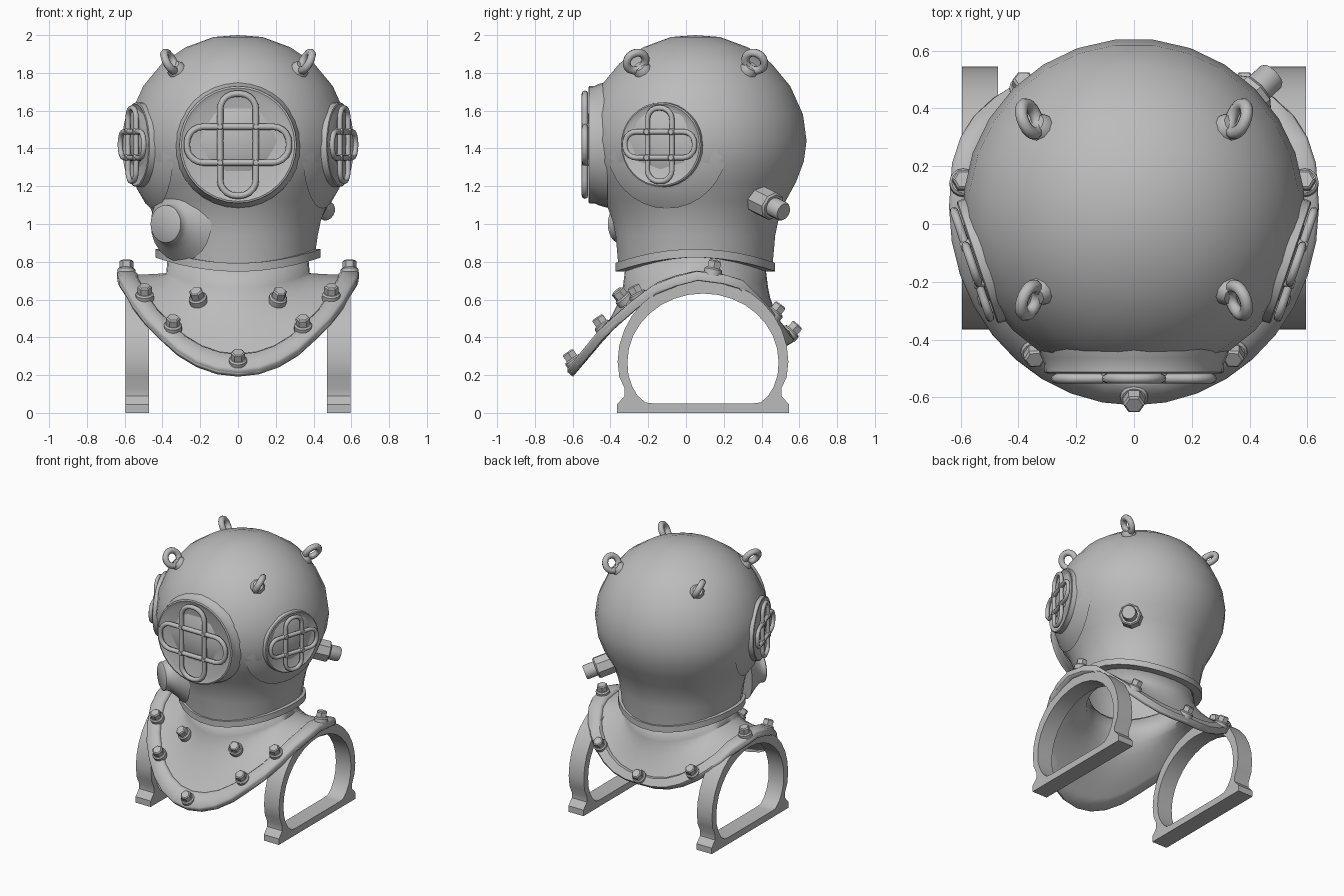
import bpy, bmesh, math
from math import sin, cos, radians, pi
from mathutils import Vector, Matrix

cube = bpy.data.objects.get("Cube")
if cube:
    bpy.data.objects.remove(cube, do_unlink=True)

GREY = (0.5, 0.5, 0.5, 1)
metal = bpy.data.materials.new("grey_metal")
metal.use_nodes = True
metal.diffuse_color = GREY
metal.node_tree.nodes["Principled BSDF"].inputs["Base Color"].default_value = GREY

HEAD = Vector((0, 0.05, 1.42))
UP = Vector((0, 0, 1))


def link(name, data, matrix=None):
    ob = bpy.data.objects.new(name, data)
    bpy.context.collection.objects.link(ob)
    data.materials.append(metal)
    if matrix:
        ob.matrix_world = matrix
    return ob


def loft(name, rings, wrap=False, caps=False, matrix=None, angle=40):
    """Skin closed rings of equal length."""
    bm = bmesh.new()
    loops = [[bm.verts.new(p) for p in ring] for ring in rings]
    n = len(loops[0])
    pairs = list(zip(loops, loops[1:]))
    if wrap:
        pairs.append((loops[-1], loops[0]))
    for a, b in pairs:
        for i in range(n):
            j = (i + 1) % n
            bm.faces.new((a[i], a[j], b[j], b[i]))
    if caps:
        bm.faces.new(loops[0])
        bm.faces.new(loops[-1])
    bmesh.ops.remove_doubles(bm, verts=bm.verts, dist=1e-5)
    bmesh.ops.recalc_face_normals(bm, faces=bm.faces)
    me = bpy.data.meshes.new(name)
    bm.to_mesh(me)
    bm.free()
    me.shade_smooth()
    me.set_sharp_from_angle(angle=radians(angle))
    return link(name, me, matrix)


def circle(r, z, n):
    return [(r * cos(2 * pi * i / n), r * sin(2 * pi * i / n), z) for i in range(n)]


def lathe(name, profile, n, matrix, caps=False):
    return loft(name, [circle(r, z, n) for r, z in profile], caps=caps, matrix=matrix)


def frame(origin, normal, up=UP):
    """Matrix whose z axis is the normal."""
    z = Vector(normal).normalized()
    if abs(z.dot(up)) > 0.95:
        up = Vector((0, 1, 0))
    x = up.cross(z).normalized()
    rot = Matrix((x, z.cross(x), z)).transposed().to_4x4()
    return Matrix.Translation(origin) @ rot


# Dome with a saddle-shaped, open lower edge
N = 28
angles = [2 * pi * (i + 0.5) / N for i in range(N)]
dome = [(0.425, 0.94), (0.442, 1.02), (0.48, 1.12), (0.535, 1.22), (0.577, 1.33),
        (0.592, 1.44), (0.573, 1.58), (0.505, 1.73), (0.405, 1.85), (0.28, 1.935),
        (0.13, 1.99), (0, 2.0)]
rings = [[(0.41 * cos(a), 0.05 + 0.41 * sin(a), 0.77 + 0.07 * cos(a) ** 2) for a in angles]]
rings += [[(r * cos(a), 0.05 + r * sin(a), z) for a in angles] for r, z in dome]
loft("dome", rings, angle=60)

# Neck collar
loft("neck_collar", [[((0.40 + dr) * cos(a), 0.05 + (0.385 + dr) * sin(a),
                       0.748 + dz + 0.075 * cos(a) ** 2) for a in angles]
                     for dr, dz in ((-0.03, 0), (0.04, 0), (0.04, 0.045), (-0.03, 0.045))],
     wrap=True)

# Breastplate surface
RIM = [(-0.62, 0.21), (-0.45, 0.42), (-0.2, 0.64), (0, 0.72), (0.12, 0.735),
       (0.3, 0.68), (0.45, 0.52), (0.55, 0.37)]


def rim_height(y):
    for (y0, z0), (y1, z1) in zip(RIM, RIM[1:]):
        if y <= y1:
            return z0 + (z1 - z0) * max(0, y - y0) / (y1 - y0)
    return RIM[-1][1]


def plate(a, u):
    """Point at angle a, from the neck (u=0) to the rim (u=1)."""
    c, s = cos(a), sin(a)
    y = 0.06 + (0.68 * s if s < 0 else 0.5 * s ** 0.7)
    rim = Vector((0.64 * c, y, rim_height(y)))
    top = Vector((0.38 * c, 0.05 + 0.385 * s, 0.66 + 0.08 * c * c))
    p = top.lerp(rim, u ** 1.4)
    p.z = top.z + (rim.z - top.z) * u
    return p


def plate_normal(a, u):
    e = 0.03
    n = (plate(a + e, u) - plate(a - e, u)).cross(plate(a, u + e) - plate(a, u - e))
    n.normalize()
    return n if n.dot(plate(a, u) - Vector((0, 0.05, 0.3))) > 0 else -n


sweep = [2 * pi * i / 36 for i in range(36)]
neck = [(0.37 * cos(a), 0.05 + 0.37 * sin(a), 0.78 + 0.07 * cos(a) ** 2) for a in sweep]
body = loft("breastplate", [neck] + [[plate(a, u / 6) for a in sweep] for u in range(7)], angle=60)
solid = body.modifiers.new("thickness", 'SOLIDIFY')
solid.thickness = 0.028


def band(t, off):
    """Ring across the rim, t from its inner to its outer edge."""
    ring = []
    for a in sweep:
        inner = 0.68 + 0.1 * abs(sin(a))
        ring.append(plate(a, inner + (1 - inner) * t) + plate_normal(a, 0.9) * off)
    return ring


loft("breastplate_rim", [band(0, 0.005), band(0.15, 0.022), band(0.9, 0.022),
                         band(1, 0.01), band(1, -0.025), band(0, -0.02)],
     wrap=True, angle=50)


# Bolts on the rim and breastplate
def bolt(name, a, u, lift):
    n = (plate_normal(a, u) + UP * 0.45).normalized()
    m = frame(plate(a, u) + n * lift, n)
    lathe(name + "_washer", [(0.048, -0.02), (0.048, 0.012), (0.04, 0.02)], 16, m, caps=True)
    lathe(name + "_head", [(0.038, 0.01), (0.038, 0.055), (0.03, 0.062)], 6, m, caps=True)


for deg, u in ((-90, 0.9), (-53, 0.81), (-30, 0.8), (5, 0.87), (50, 0.88), (90, 0.87)):
    for side in ({deg, 180 - deg} if abs(deg) != 90 else {deg}):
        bolt("rim_bolt", radians(side), u, 0.02)
for deg in (-60, -120):
    bolt("chest_bolt", radians(deg), 0.25, 0.014)


# Windows with crossed guard bars
def guard(name, w, h, matrix, scale):
    r = 0.085
    cu = bpy.data.curves.new(name, 'CURVE')
    cu.dimensions = '3D'
    cu.bevel_depth = 0.017 * (0.5 + scale / 2)
    cu.bevel_resolution = 2
    pts = []
    for k, (sx, sy) in enumerate(((1, 1), (-1, 1), (-1, -1), (1, -1))):
        for i in range(6):
            a = (k + i / 5) * pi / 2
            pts.append((sx * (w - r) + r * cos(a), sy * (h - r) + r * sin(a)))
    spline = cu.splines.new('POLY')
    spline.points.add(len(pts) - 1)
    for p, (x, y) in zip(spline.points, pts):
        p.co = (x * scale, y * scale, 0.03, 1)
    spline.use_cyclic_u = True
    link(name, cu, matrix)


def window(name, direction, dist, scale, flare):
    d = Vector(direction).normalized()
    m = frame(HEAD + d * dist, d)
    prof = flare + [(0.312, -0.025), (0.31, 0.008), (0.3, 0.012), (0.27, 0), (0, 0)]
    lathe(name + "_frame", [(r * scale, z) for r, z in prof], 32, m)
    guard(name + "_guard_upright", 0.095, 0.27, m, scale)
    guard(name + "_guard_across", 0.27, 0.095, m, scale)
    for sx in (-1, 1):
        for sy in (-1, 1):
            at = m @ Matrix.Translation((sx * 0.095 * scale, sy * 0.095 * scale, 0))
            lathe(name + "_guard_joint", [(0.02, 0), (0.02, 0.04), (0.014, 0.048)], 10, at, caps=True)


window("front_window", (0, -1, 0), 0.555, 1, [(0.335, -0.09), (0.32, -0.04)])
for side, x in (("left", 1), ("right", -1)):
    window(side + "_window", (x * 0.947, -0.32, 0), 0.562, 0.72,
           [(0.47, -0.09), (0.39, -0.05), (0.34, -0.035)])

# Lifting eyes on the dome
for x in (-1, 1):
    for y in (-1, 1):
        d = Vector((x * 0.345, y * 0.3, 0.42)).normalized()
        lathe("eye_base", [(0.05, 0.54), (0.05, 0.595), (0.035, 0.615)], 10, frame(HEAD, d), caps=True)
        n = Vector((1, 0, 0)) - d * d.x
        m = frame(HEAD + d * 0.65, n)
        ring = [[((0.053 + 0.022 * cos(b)) * cos(a), (0.053 + 0.022 * cos(b)) * sin(a), 0.022 * sin(b))
                 for b in [2 * pi * j / 8 for j in range(8)]]
                for a in [2 * pi * i / 18 for i in range(18)]]
        loft("lifting_eye", ring, wrap=True, matrix=m, angle=60)

# Exhaust valve blending into the neck, front
lathe("exhaust_valve", [(0.2, -0.13), (0.14, -0.075), (0.11, -0.04), (0.1, -0.02), (0.1, 0.005),
                        (0.09, 0.012)], 24, frame((-0.38, -0.35, 1.0), (-0.6, -0.8, 0)), caps=True)

# Air inlet, back
inlet = frame((0.365, 0.405, 1.12), (0.66, 0.64, -0.32))
lathe("inlet_nut", [(0.078, -0.08), (0.078, 0.08), (0.068, 0.09)], 8, inlet, caps=True)
lathe("inlet_pipe", [(0.052, 0.05), (0.052, 0.16), (0.046, 0.17)], 14, inlet, caps=True)


# Arched stand supports
def arch(foot, radius, rise, x):
    arc = [radians(90 * i / 8) for i in range(9)]
    half = foot + [(radius * cos(t), 0.27 + rise * sin(t)) for t in arc]
    pts = half + [(-d, z) for d, z in half[-2:0:-1]]
    return [(x, 0.09 + d, z) for d, z in pts]


def outer(x):
    return arch([(0, 0), (0.455, 0), (0.455, 0.045), (0.415, 0.09), (0.415, 0.13), (0.443, 0.19)],
                0.452, 0.44, x)


def inner(x):
    return arch([(0, 0.05), (0.26, 0.05), (0.305, 0.055), (0.345, 0.09), (0.375, 0.14), (0.395, 0.2)],
                0.4, 0.362, x)


for side, x in (("left", 1), ("right", -1)):
    a, b = x * 0.47, x * 0.595
    loft(side + "_support", [outer(a), outer(b), inner(b), inner(a)], wrap=True, angle=35)
